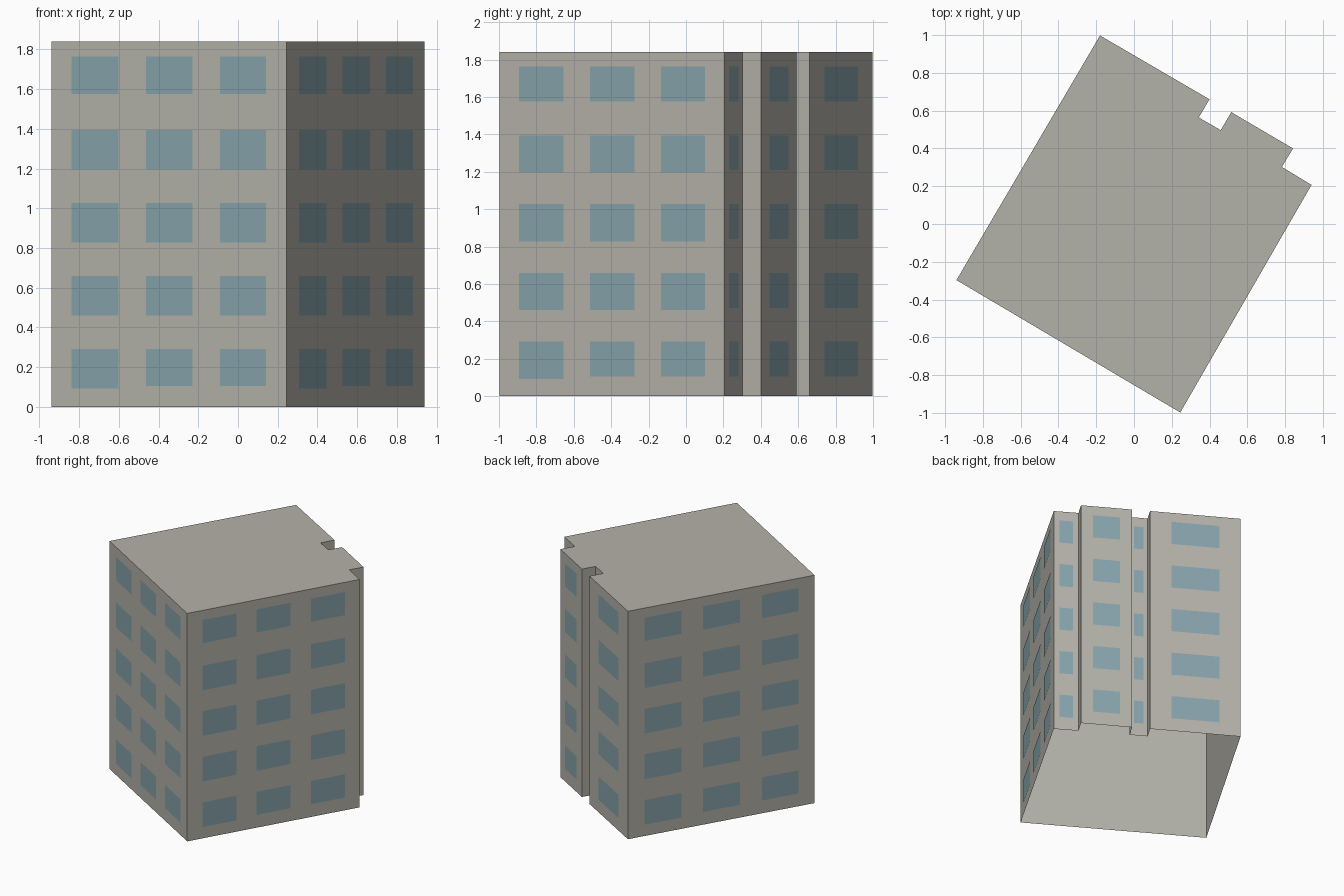
import bpy
import bmesh
from mathutils import Vector

if "Cube" in bpy.data.objects:
    bpy.data.objects.remove(bpy.data.objects["Cube"], do_unlink=True)

HEIGHT = 1.84
FLOORS = 5
STOREY = HEIGHT / FLOORS


def make_material(name, rgb):
    mat = bpy.data.materials.new(name)
    mat.use_nodes = True
    mat.diffuse_color = (*rgb, 1)
    mat.node_tree.nodes["Principled BSDF"].inputs["Base Color"].default_value = (*rgb, 1)
    return mat


def make_object(name, bm, mat):
    mesh = bpy.data.meshes.new(name)
    bm.to_mesh(mesh)
    bm.free()
    mesh.materials.append(mat)
    obj = bpy.data.objects.new(name, mesh)
    bpy.context.collection.objects.link(obj)
    return obj


concrete = make_material("warm grey concrete", (0.456, 0.445, 0.397))
glass = make_material("blue grey glass", (0.243, 0.366, 0.411))

# Footprint, counter-clockwise from the front right corner
outline = [Vector(p) for p in (
    (-0.94, -0.297), (0.245, -0.998), (0.94, 0.207), (0.783, 0.302),
    (0.842, 0.4), (0.515, 0.592), (0.459, 0.497), (0.343, 0.564),
    (0.4, 0.66), (-0.18, 0.998))]

# Building shell: walls and flat roof, open underneath
bm = bmesh.new()
roof = bm.faces.new([bm.verts.new((p.x, p.y, HEIGHT)) for p in outline])
walls = bmesh.ops.extrude_edge_only(bm, edges=roof.edges[:])
for v in walls["geom"]:
    if isinstance(v, bmesh.types.BMVert):
        v.co.z = 0
bmesh.ops.recalc_face_normals(bm, faces=bm.faces[:])
if roof.normal.z < 0:
    bmesh.ops.reverse_faces(bm, faces=bm.faces[:])
make_object("building_shell", bm, concrete)

# Window layouts: start and end of each column along its wall
wide = [(0.087, 0.286), (0.403, 0.6), (0.718, 0.914)]
single = [(0.235, 0.765)]
facades = {
    "front_windows": (0, wide),
    "left_windows": (1, wide),
    "back_corner_windows": (2, single),
    "back_bay_windows": (4, single),
    "back_recess_windows": (6, single),
    "back_wall_windows": (8, single),
    "right_windows": (9, wide),
}


# Window panes: one thin sheet just in front of each wall
def add_windows(name, wall, columns):
    a = outline[wall]
    b = outline[(wall + 1) % len(outline)]
    along = b - a
    outward = Vector((along.y, -along.x)).normalized() * 0.002
    bm = bmesh.new()
    for floor in range(FLOORS):
        top = floor * STOREY + 0.291
        for i, (start, end) in enumerate(columns):
            tall = columns is wide and (floor > 0 or i == 0) and floor < FLOORS - 1
            bottom = top - (0.199 if tall else 0.187)
            p = a + along * start + outward
            q = a + along * end + outward
            corners = ((p, bottom), (q, bottom), (q, top), (p, top))
            bm.faces.new([bm.verts.new((c.x, c.y, z)) for c, z in corners])
    make_object(name, bm, glass)


for name, (wall, columns) in facades.items():
    add_windows(name, wall, columns)
